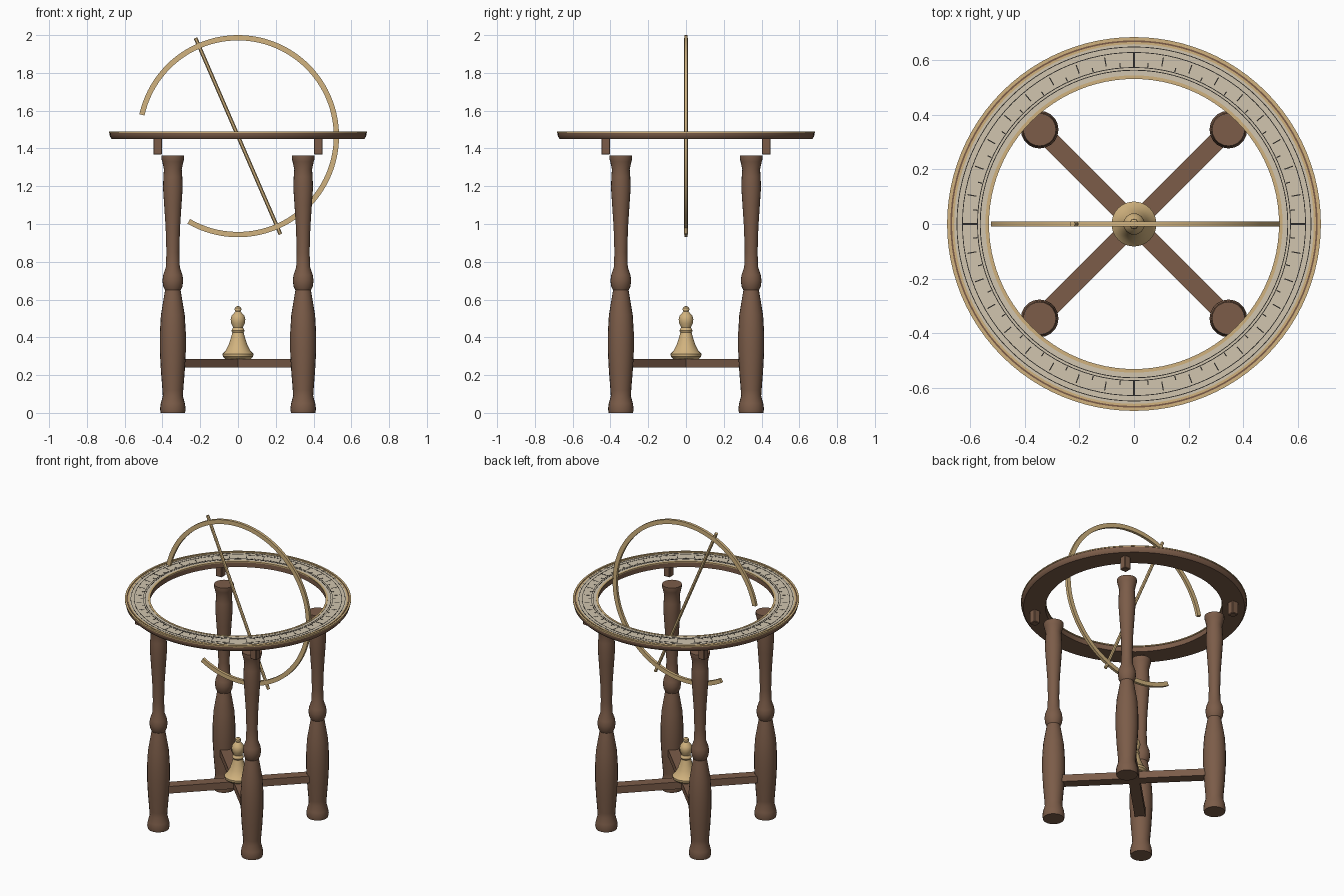
import bpy, bmesh
from math import sin, cos, pi, radians
from mathutils import Matrix, Vector

cube = bpy.data.objects.get("Cube")
if cube:
    bpy.data.objects.remove(cube, do_unlink=True)


def material(name, rgb):
    m = bpy.data.materials.new(name)
    m.use_nodes = True
    m.diffuse_color = (*rgb, 1)
    m.node_tree.nodes["Principled BSDF"].inputs["Base Color"].default_value = (*rgb, 1)
    return m


WOOD = material("brown wood", (0.20, 0.108, 0.066))
BRASS = material("pale brass", (0.64, 0.45, 0.21))
PAPER = material("aged paper", (0.64, 0.56, 0.43))
INK = material("dark ink", (0.025, 0.023, 0.02))


def finish(bm, name, mat, matrix=Matrix(), smooth=True):
    bmesh.ops.remove_doubles(bm, verts=bm.verts, dist=1e-5)
    bmesh.ops.recalc_face_normals(bm, faces=bm.faces)
    me = bpy.data.meshes.new(name)
    bm.to_mesh(me)
    bm.free()
    me.materials.append(mat)
    ob = bpy.data.objects.new(name, me)
    ob.matrix_world = matrix
    bpy.context.collection.objects.link(ob)
    if smooth:
        bpy.ops.object.select_all(action='DESELECT')
        ob.select_set(True)
        bpy.context.view_layer.objects.active = ob
        bpy.ops.object.shade_smooth_by_angle(angle=radians(30))
    return ob


def lathe(name, profile, mat, steps, matrix=Matrix(), closed=False, start=0, end=360):
    """Spin (radius, z) points about z; closed joins the last point to the first."""
    bm = bmesh.new()
    full = end - start == 360
    rows = []
    for i in range(steps if full else steps + 1):
        a = radians(start + (end - start) * i / steps)
        rows.append([bm.verts.new((r * cos(a), r * sin(a), z)) for r, z in profile])
    n = len(profile)
    for i in range(steps):
        a, b = rows[i], rows[(i + 1) % len(rows)]
        for j in range(n if closed else n - 1):
            k = (j + 1) % n
            bm.faces.new((a[j], b[j], b[k], a[k]))
    if not full:
        bm.faces.new(rows[0])
        bm.faces.new(rows[-1])
    # Merge the points that lie on the axis
    return finish(bm, name, mat, matrix)


def add_box(bm, size, matrix):
    bmesh.ops.create_cube(bm, size=1, matrix=matrix @ Matrix.Diagonal((*size, 1)))


def flat_ring(name, inner, outer, bottom, top, mat):
    lathe(name, [(inner, bottom), (outer, bottom), (outer, top), (inner, top)],
          mat, 96, closed=True)


# Turned legs with a peg beside each one under the ring
LEG = [(0, 0), (.064, 0), (.068, .02), (.064, .05), (.053, .09), (.055, .12), (.063, .22),
       (.069, .33), (.069, .42), (.063, .52), (.048, .61), (.041, .65), (.051, .67),
       (.055, .70), (.051, .73), (.037, .77), (.034, .85), (.038, .98), (.046, 1.1),
       (.052, 1.19), (.050, 1.25), (.047, 1.29), (.056, 1.33), (.060, 1.345),
       (.060, 1.363), (0, 1.363)]
for side, sx in (("left", 1), ("right", -1)):
    for end, sy in (("front", -1), ("back", 1)):
        lathe(f"{end}_{side}_leg", LEG, WOOD, 20,
              Matrix.Translation((.345 * sx, .345 * sy, 0)))
        bm = bmesh.new()
        add_box(bm, (.046, .046, .09), Matrix.Translation((.425 * sx, .425 * sy, 1.412)))
        bmesh.ops.bevel(bm, geom=bm.edges[:], offset=.004, segments=1, affect='EDGES')
        finish(bm, f"{end}_{side}_peg", WOOD, smooth=False)

# Crossed stretchers
for name, angle in (("stretcher_a", 45), ("stretcher_b", 135)):
    bm = bmesh.new()
    add_box(bm, (.96, .066, .047),
            Matrix.Translation((0, 0, .263)) @ Matrix.Rotation(radians(angle), 4, 'Z'))
    finish(bm, name, WOOD, smooth=False)

# Finial at the crossing
lathe("finial", [(0, .286), (.068, .286), (.080, .298), (.082, .312), (.066, .328), (.050, .36),
                 (.038, .395), (.030, .425), (.035, .435), (.030, .445), (.026, .452),
                 (.036, .475), (.039, .495), (.034, .515), (.018, .532), (.014, .537),
                 (.018, .545), (.017, .556), (.009, .564), (0, .566)], BRASS, 32)

# Horizon ring with brass edging and a paper scale
lathe("horizon_ring", [(.535, 1.45), (.668, 1.45), (.677, 1.461), (.680, 1.474),
                       (.680, 1.486), (.535, 1.486)], WOOD, 96, closed=True)
flat_ring("outer_rim", .671, .683, 1.483, 1.490, BRASS)
flat_ring("scale_border", .657, .665, 1.484, 1.489, BRASS)
flat_ring("inner_rim", .530, .543, 1.483, 1.490, BRASS)
flat_ring("paper_scale", .543, .657, 1.483, 1.488, PAPER)

# Printed circles and degree marks
for i, r in enumerate((.562, .572, .627, .647)):
    flat_ring(f"scale_circle_{i + 1}", r - .0015, r + .0015, 1.487, 1.489, INK)
bm = bmesh.new()
for i in range(72):
    if i % 18 == 0:
        inner, outer, width = .572, .627, .006
    elif i % 2 == 0:
        inner, outer, width = .585, .618, .004
    else:
        inner, outer, width = .575, .590, .004
    add_box(bm, (outer - inner, width, .002),
            Matrix.Rotation(radians(i * 5), 4, 'Z')
            @ Matrix.Translation(((inner + outer) / 2, 0, 1.488)))
finish(bm, "degree_marks", INK, smooth=False)

# Open meridian arc standing in the ring
centre = Matrix.Translation((0, 0, 1.465))
lathe("meridian_arc", [(.507, -.009), (.535, -.009), (.535, .009), (.507, .009)], BRASS, 80,
      centre @ Matrix.Rotation(pi / 2, 4, 'X'), closed=True, start=-120, end=167.5)

# Tilted axis rod
lathe("axis_rod", [(0, -.566), (.010, -.566), (.010, .566), (0, .566)], BRASS, 12,
      centre @ Matrix.Rotation(radians(-23.4), 4, 'Y'))
